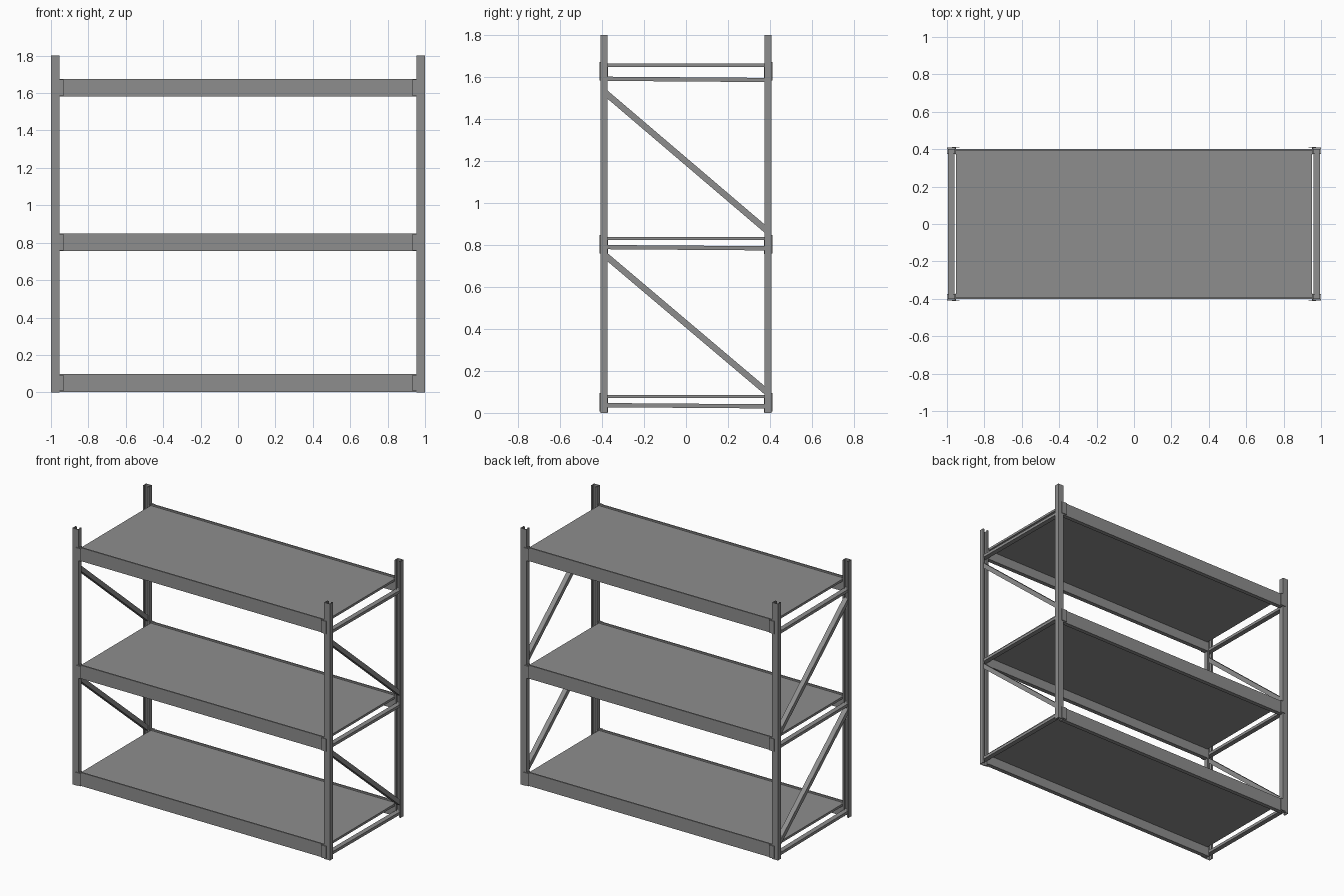
import bpy, bmesh, math
from mathutils import Matrix, Vector

if "Cube" in bpy.data.objects:
    bpy.data.objects.remove(bpy.data.objects["Cube"])

# Dark grey paint shared by all parts
steel = bpy.data.materials.new("dark_grey_steel")
steel.diffuse_color = (0.27, 0.27, 0.27, 1)
steel.use_nodes = True
steel.node_tree.nodes["Principled BSDF"].inputs["Base Color"].default_value = steel.diffuse_color


def extrude(name, pts, plane, start, end):
    """Extrude a closed 2D profile along x (pts are y,z) or z (pts are x,y)."""
    def place(p, t):
        return (t, p[0], p[1]) if plane == "YZ" else (p[0], p[1], t)
    bm = bmesh.new()
    face = bm.faces.new([bm.verts.new(place(p, start)) for p in pts])
    ext = bmesh.ops.extrude_face_region(bm, geom=[face])
    moved = [v for v in ext["geom"] if isinstance(v, bmesh.types.BMVert)]
    axis = Vector((1, 0, 0)) if plane == "YZ" else Vector((0, 0, 1))
    bmesh.ops.translate(bm, verts=moved, vec=axis * (end - start))
    if not any(len(f.verts) == len(pts) and face in (f,) for f in bm.faces):
        bm.faces.new([v for v in bm.verts if v not in moved][:len(pts)])
    return finish(name, bm)


def finish(name, bm):
    bmesh.ops.recalc_face_normals(bm, faces=bm.faces)
    me = bpy.data.meshes.new(name)
    bm.to_mesh(me)
    bm.free()
    me.materials.append(steel)
    ob = bpy.data.objects.new(name, me)
    bpy.context.collection.objects.link(ob)
    return ob


def box(name, lo, hi):
    lo, hi = Vector(lo), Vector(hi)
    bm = bmesh.new()
    bmesh.ops.create_cube(bm, size=1, matrix=Matrix.Translation((lo + hi) / 2)
                          @ Matrix.Diagonal((*(hi - lo), 1)))
    return finish(name, bm)


def bar(name, x, a, b, width, height):
    """Rectangular bar in the YZ plane from a to b (y, z)."""
    dy, dz = b[0] - a[0], b[1] - a[1]
    bm = bmesh.new()
    bmesh.ops.create_cube(
        bm, size=1,
        matrix=Matrix.Translation((x, (a[0] + b[0]) / 2, (a[1] + b[1]) / 2))
        @ Matrix.Rotation(math.atan2(dz, dy), 4, "X")
        @ Matrix.Diagonal((width, math.hypot(dy, dz), height, 1)))
    return finish(name, bm)


def mirror(ob, x=True, y=True):
    m = ob.modifiers.new("Mirror", "MIRROR")
    m.use_axis = (x, y, False)
    m.use_mirror_merge = False


# Corner posts: lipped channels opening towards the middle of the rack
t, lip = 0.004, 0.012
x0, x1, y0, y1 = 0.955, 1.0, 0.374, 0.408
post = [(x0, y1), (x1, y1), (x1, y0), (x1 - lip, y0), (x1 - lip, y0 + t),
        (x1 - t, y0 + t), (x1 - t, y1 - t), (x0 + t, y1 - t), (x0 + t, y0 + t),
        (x0 + lip, y0 + t), (x0 + lip, y0), (x0, y0)]
mirror(extrude("corner_post", post, "XY", 0, 1.8))

# Three shelf levels
for i, top in enumerate((0.097, 0.85, 1.675), 1):
    z = top - 0.094
    # Stepped long beams
    beam = [(0.402, z), (0.402, top), (0.392, top), (0.392, top - 0.027),
            (0.372, top - 0.027), (0.372, z)]
    mirror(extrude(f"beam_{i}", beam, "YZ", -0.955, 0.955), x=False)
    # Deck panel
    box(f"shelf_{i}", (-0.953, -0.392, top - 0.027), (0.953, 0.392, top - 0.011))
    # Angle connectors on the posts
    mirror(box(f"connector_face_{i}", (0.932, 0.408, z + 0.003), (0.972, 0.413, top - 0.003)))
    mirror(box(f"connector_side_{i}", (0.951, 0.374, z + 0.003), (0.955, 0.413, top - 0.003)))
    # End cross braces
    zb = (0.034, 0.787, 1.589)[i - 1]
    mirror(bar(f"cross_brace_{i}", 0.9775, (-0.402, zb + 0.003), (0.402, zb - 0.003),
               0.034, 0.02), y=False)

# Diagonal end braces
for i, (hi, lo) in enumerate(((0.755, 0.095), (1.53, 0.865)), 1):
    mirror(bar(f"diagonal_brace_{i}", 0.9775, (-0.39, hi), (0.39, lo),
               0.034, 0.03), y=False)
